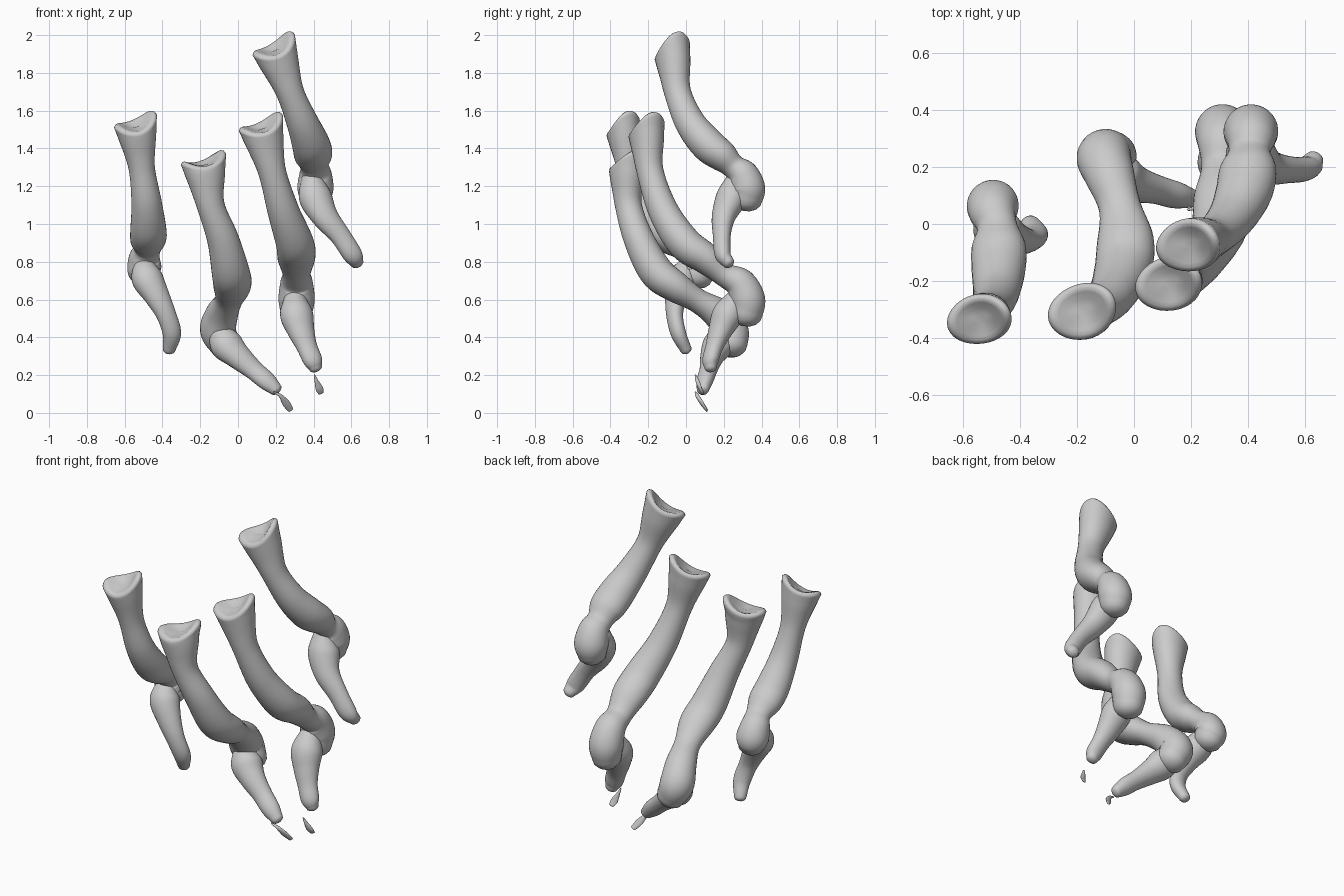
import bpy, bmesh, math
from mathutils import Vector

if "Cube" in bpy.data.objects:
    bpy.data.objects.remove(bpy.data.objects["Cube"])

SIDES = 32
REF = Vector((1, 0.3, 0))          # sideways direction of every cross-section


def spline(pts, steps):
    """Catmull-Rom through tuples of any length."""
    vs = [Vector(p) for p in pts]
    vs = [2 * vs[0] - vs[1]] + vs + [2 * vs[-1] - vs[-2]]
    out = []
    for i in range(1, len(vs) - 2):
        a, b, c, d = vs[i - 1:i + 3]
        for k in range(steps):
            t = k / steps
            out.append(0.5 * (2 * b + (c - a) * t + (2 * a - 5 * b + 4 * c - d) * t * t
                              + (3 * b - a - 3 * c + d) * t ** 3))
    return out + [vs[-2]]


def bone(name, path, radii, scale=1.0, cup=False, steps=7):
    """Swept oval tube with a domed end and either a domed or a saddle-cupped start."""
    pos = spline(path, steps)
    rad = [r * scale for r in spline(radii, steps)]
    n = len(pos)
    tan = [(pos[min(i + 1, n - 1)] - pos[max(i - 1, 0)]).normalized() for i in range(n)]
    top, body, end = [], [], []
    if cup:      # sunken socket, then a rounded rim
        for f, depth, lift in ((.2, .014, .15), (.45, .006, .4), (.68, -.008, .75),
                               (.84, -.016, .95), (.94, -.011, .98)):
            top.append((pos[0] + tan[0] * depth, rad[0] * f, tan[0], lift))
    for deg in (25, 50, 75):
        s, c = math.sin(math.radians(deg)), math.cos(math.radians(deg))
        end.append((pos[-1] + tan[-1] * rad[-1][1] * 0.75 * s, rad[-1] * c, tan[-1], 0))
        if not cup:
            top.insert(0, (pos[0] - tan[0] * rad[0][1] * 0.75 * s, rad[0] * c, tan[0], 0))
    for i in range(n):
        fade = max(0, 1 - (pos[i] - pos[0]).length / 0.17) if cup else 0
        body.append((pos[i], rad[i], tan[i], fade))

    bm = bmesh.new()
    rings = []
    for p, r, t, lift in top + body + end:
        u = (REF - t * REF.dot(t)).normalized()
        v = t.cross(u)
        ring = []
        for k in range(SIDES):
            a = 2 * math.pi * k / SIDES
            # saddle rim: two raised lobes, the right and rear ones higher
            h = lift * (0.021 * math.cos(2 * a) + 0.02 * math.cos(a) - 0.022 * math.sin(a))
            ring.append(bm.verts.new(p + u * r[0] * math.cos(a) + v * r[1] * math.sin(a) - t * h))
        rings.append(ring)
    for a, b in zip(rings, rings[1:]):
        for k in range(SIDES):
            j = (k + 1) % SIDES
            bm.faces.new((a[k], a[j], b[j], b[k]))
    bm.faces.new(rings[0])
    bm.faces.new(rings[-1])
    bmesh.ops.recalc_face_normals(bm, faces=bm.faces)
    for f in bm.faces:
        f.smooth = True
    me = bpy.data.meshes.new(name)
    bm.to_mesh(me)
    bm.free()
    ob = bpy.data.objects.new(name, me)
    bpy.context.collection.objects.link(ob)
    return ob


# shared thickness profiles (sideways, front-back)
LONG = [(.125, .095), (.108, .088), (.074, .071), (.084, .08), (.1, .09), (.1, .082),
        (.074, .064), (.087, .083), (.096, .094), (.082, .085)]
TIP = [(.06, .06), (.088, .08), (.072, .062), (.056, .046), (.052, .042), (.036, .032)]
FLAKE = [(.004, .004), (.010, .010), (.02, .009), (.015, .006)]


def finger(name, long_path, tip_path, scale=1.0):
    bone(name + "_long_bone", long_path, LONG, scale, cup=True)
    bone(name + "_end_bone", tip_path, TIP, scale)


# leftmost finger
finger("little_finger",
       [(-.54, -.335, 1.525), (-.53, -.325, 1.455), (-.51, -.3, 1.3), (-.485, -.25, 1.12),
        (-.475, -.16, .98), (-.475, -.08, .915), (-.48, -.01, .865), (-.495, .04, .82),
        (-.495, .065, .76), (-.485, .06, .72)],
       [(-.5, .02, .78), (-.48, -.02, .71), (-.43, -.05, .62), (-.38, -.06, .52),
        (-.35, -.04, .42), (-.365, 0, .335)], 0.95)

# second finger
finger("ring_finger",
       [(-.18, -.305, 1.325), (-.17, -.31, 1.255), (-.145, -.305, 1.1), (-.08, -.25, .92),
        (-.04, -.16, .75), (-.03, -.06, .67), (-.05, .06, .595), (-.085, .17, .525),
        (-.105, .235, .44), (-.07, .24, .36)],
       [(-.1, .2, .43), (-.06, .17, .36), (0, .14, .3), (.08, .12, .23),
        (.15, .1, .17), (.2, .09, .125)])

# third finger
finger("middle_finger",
       [(.125, -.21, 1.515), (.14, -.205, 1.445), (.18, -.19, 1.28), (.24, -.12, 1.07),
        (.3, -.01, .9), (.31, .1, .82), (.31, .2, .735), (.31, .285, .685),
        (.31, .325, .6), (.31, .32, .52)],
       [(.3, .27, .6), (.31, .22, .52), (.335, .18, .43), (.365, .15, .35),
        (.395, .13, .28), (.41, .13, .24)])

# rightmost, highest finger
finger("index_finger",
       [(.195, -.075, 1.93), (.22, -.065, 1.855), (.275, -.045, 1.7), (.34, .02, 1.54),
        (.385, .11, 1.425), (.4, .19, 1.36), (.405, .25, 1.305), (.41, .3, 1.26),
        (.41, .325, 1.19), (.41, .32, 1.13)],
       [(.39, .27, 1.23), (.41, .24, 1.14), (.46, .2, 1.04), (.54, .19, .94),
        (.605, .195, .84), (.63, .225, .795)])

# loose slivers below the two middle fingertips
bone("ring_tip_flake", [(.19, .05, .11), (.225, .06, .09), (.255, .085, .05), (.28, .11, .015)], FLAKE)
bone("middle_tip_flake", [(.405, .05, .2), (.415, .06, .17), (.43, .075, .13), (.44, .09, .105)], FLAKE)
